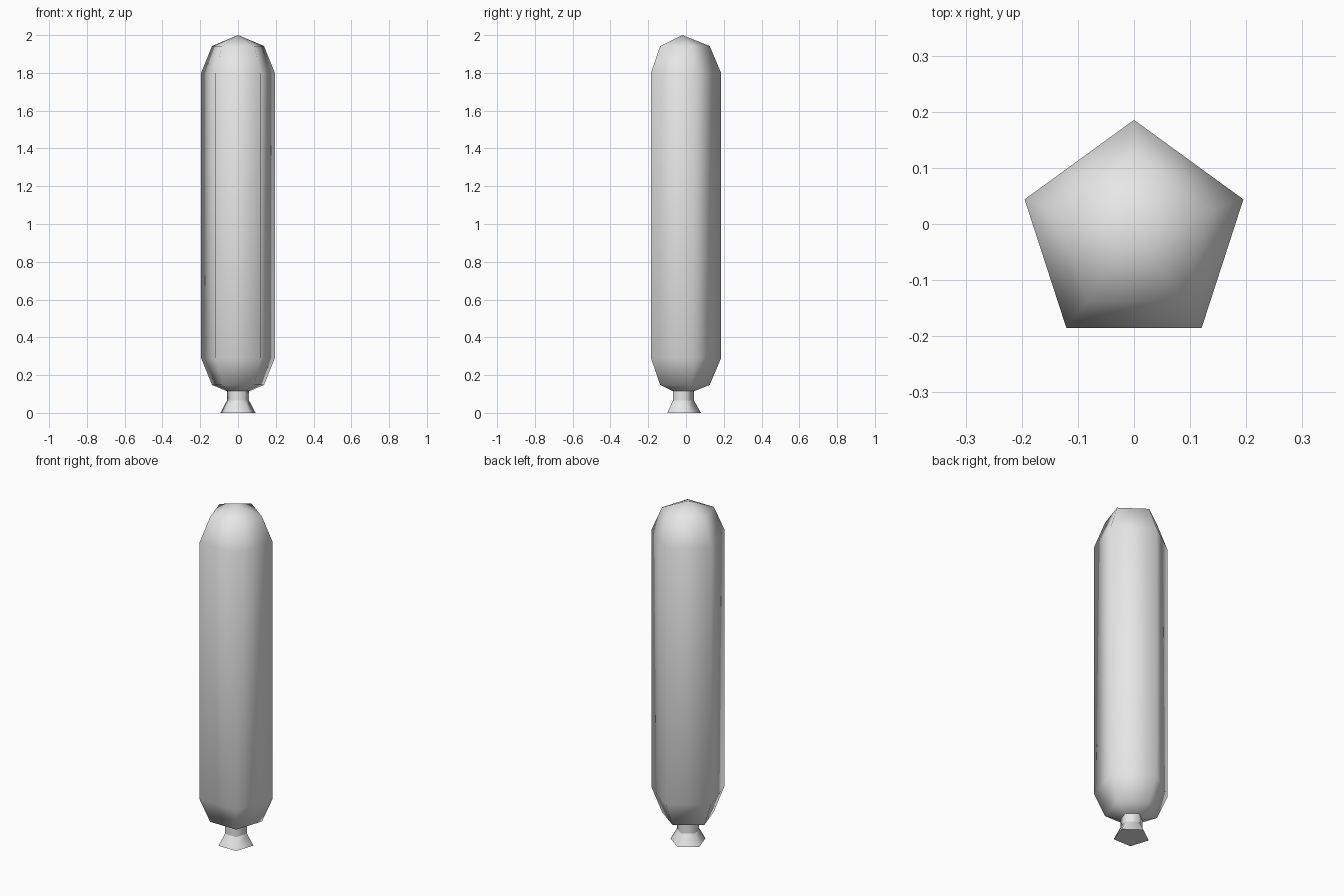
import bpy, bmesh, math

cube = bpy.data.objects.get("Cube")
if cube:
    bpy.data.objects.remove(cube, do_unlink=True)

SIDES = 5
CENTRE_Y = -0.0195

grey = bpy.data.materials.new("plain grey")
grey.use_nodes = True
grey.diffuse_color = (0.8, 0.8, 0.8, 1)
grey.node_tree.nodes["Principled BSDF"].inputs["Base Color"].default_value = grey.diffuse_color


def lathe(name, profile):
    """Five-sided solid from (radius, height) pairs, listed bottom to top."""
    bm = bmesh.new()
    rings = []
    for r, z in profile:
        if r == 0:
            rings.append([bm.verts.new((0, CENTRE_Y, z))] * SIDES)
            continue
        angles = [math.pi / 2 + math.tau * i / SIDES for i in range(SIDES)]
        rings.append([bm.verts.new((r * math.cos(a), CENTRE_Y + r * math.sin(a), z))
                      for a in angles])
    for low, high in zip(rings, rings[1:]):
        for i in range(SIDES):
            j = (i + 1) % SIDES
            corners = dict.fromkeys((low[i], low[j], high[j], high[i]))
            bm.faces.new(list(corners)).smooth = True
    # Flat caps on open ends
    for ring, (r, z) in ((rings[0], profile[0]), (rings[-1], profile[-1])):
        if r > 0:
            cap = bm.faces.new(ring)
            for e in cap.edges:
                e.smooth = False
    bmesh.ops.recalc_face_normals(bm, faces=bm.faces)
    mesh = bpy.data.meshes.new(name)
    bm.to_mesh(mesh)
    bm.free()
    mesh.materials.append(grey)
    obj = bpy.data.objects.new(name, mesh)
    bpy.context.collection.objects.link(obj)
    return obj


# Long capsule body, the same dome at both ends
dome = [(0, 0.2), (0.145, 0.142), (0.205, 0)]
bottom = [(r, 0.29 - h) for r, h in dome]
top = [(r, 1.8 + h) for r, h in reversed(dome)]
lathe("balloon_body", bottom + top)

# Knot: narrow neck and flared mouth
lathe("neck", [(0.062, 0.065), (0.062, 0.125)])
lathe("flared_mouth", [(0.098, 0), (0.062, 0.065)])
